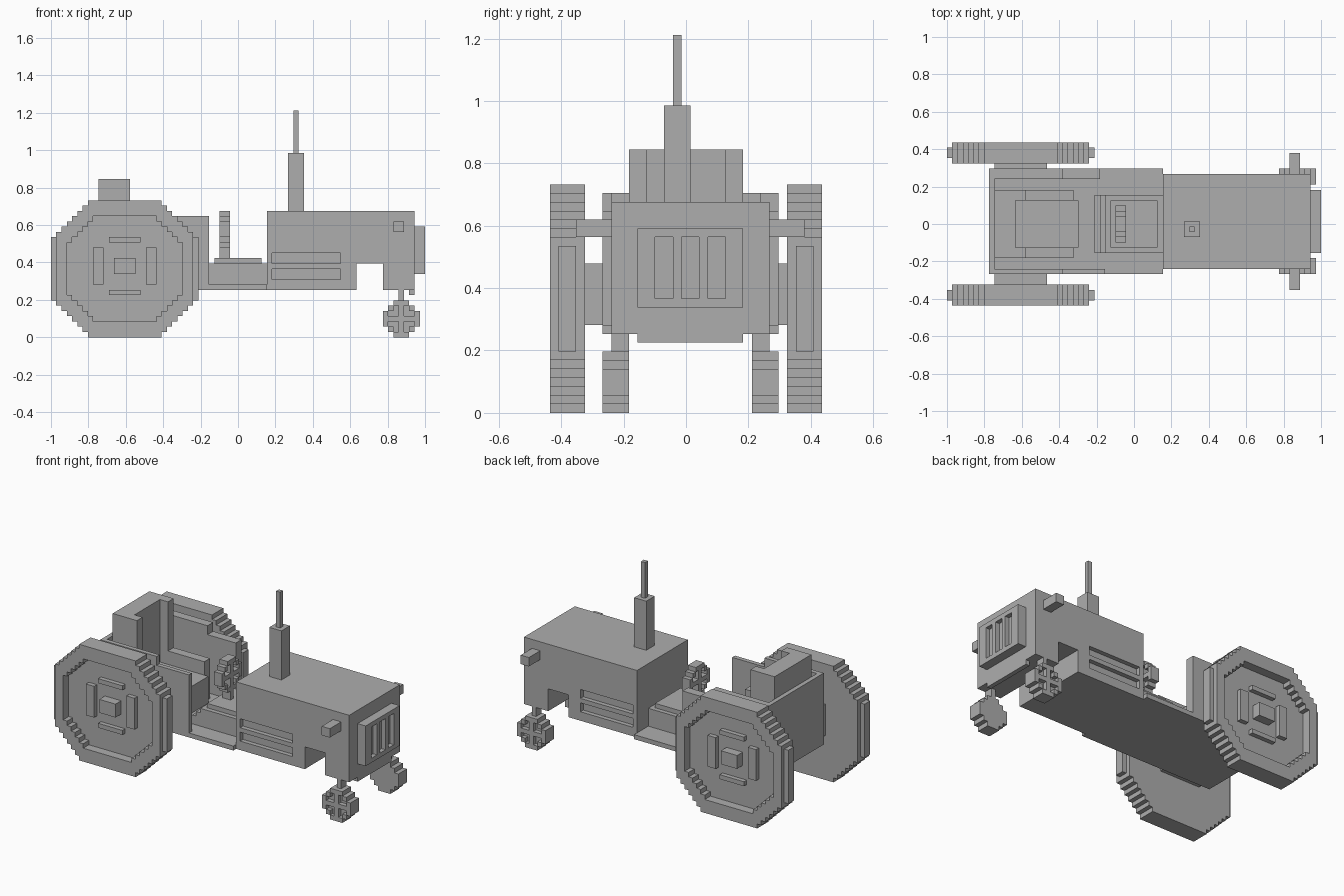
import bpy
import bmesh
from mathutils import Vector

if "Cube" in bpy.data.objects:
    bpy.data.objects.remove(bpy.data.objects["Cube"])

UNIT = 2 / 71                      # one block of the grid
ORIGIN = Vector((-1, -15.5 * UNIT, 0))

grey = bpy.data.materials.new("plain_grey")
grey.use_nodes = True
COLOUR = (0.42, 0.42, 0.42, 1)
grey.diffuse_color = COLOUR
grey.node_tree.nodes["Principled BSDF"].inputs["Base Color"].default_value = COLOUR


def finish(name, bm):
    """Turn block coordinates into an object in model units."""
    bmesh.ops.recalc_face_normals(bm, faces=bm.faces)
    for v in bm.verts:
        v.co = v.co * UNIT + ORIGIN
    mesh = bpy.data.meshes.new(name)
    bm.to_mesh(mesh)
    bm.free()
    mesh.materials.append(grey)
    obj = bpy.data.objects.new(name, mesh)
    bpy.context.collection.objects.link(obj)
    return obj


def prism(name, outline, axis, lo, hi):
    """Extrude an outline along x or y, from block lo to block hi."""
    bm = bmesh.new()
    place = (lambda a, b: (a, lo, b)) if axis == "y" else (lambda a, b: (lo, a, b))
    face = bm.faces.new([bm.verts.new(place(a, b)) for a, b in outline])
    side = bmesh.ops.extrude_face_region(bm, geom=[face])
    move = Vector((0, hi - lo, 0)) if axis == "y" else Vector((hi - lo, 0, 0))
    bmesh.ops.translate(bm, vec=move, verts=[g for g in side["geom"] if isinstance(g, bmesh.types.BMVert)])
    return finish(name, bm)


def box(name, x, y, z):
    return prism(name, [(x[0], z[0]), (x[1], z[0]), (x[1], z[1]), (x[0], z[1])], "y", *y)


def stepped_octagon(a, b, steps):
    """Octagon whose slanted sides are stairs."""
    stair = []
    for n in range(steps):
        stair += [(steps - n, n), (steps - n, n + 1)]
    stair.append((0, steps))
    right = [(a[1] - p, b[0] + q) for p, q in stair]
    right += [(a[1] - p, b[1] - q) for p, q in reversed(stair)]
    return right + [(a[0] + a[1] - p, q) for p, q in reversed(right)]


def carve(obj, cutters):
    for cutter in cutters:
        mod = obj.modifiers.new("carve", "BOOLEAN")
        mod.operation = "DIFFERENCE"
        mod.solver = "EXACT"
        mod.object = cutter
        bpy.context.view_layer.objects.active = obj
        bpy.ops.object.modifier_apply(modifier=mod.name)
        bpy.data.objects.remove(cutter)


def spoke_gaps(ca, cb, axis, lo, hi):
    """Four corner-shaped gaps that leave a rim and a cross of spokes."""
    corner = [(.5, .5), (2.5, .5), (2.5, 1.5), (1.5, 1.5), (1.5, 2.5), (.5, 2.5)]
    corner[0] = (.5, .5)
    return [prism("gap", [(ca + sa * p, cb + sb * q) for p, q in corner], axis, lo, hi)
            for sa in (-1, 1) for sb in (-1, 1)]


def span(side, lo, hi, centre):
    """Right side as given, left side mirrored about the centre block."""
    return (lo, hi) if side == "right" else (2 * centre - hi, 2 * centre - lo)


for side in ("right", "left"):
    def wide(lo, hi):
        return span(side, lo, hi, 15.5)

    def narrow(lo, hi):
        return span(side, lo, hi, 16)

    # Rear wheel with a sunken outer face
    wheel = prism(side + "_rear_wheel", stepped_octagon((1, 27), (0, 26), 6), "y", *wide(0, 4))
    carve(wheel, [prism("dish", stepped_octagon((3, 25), (3, 23), 5), "y", *wide(-1, 2))])
    for end, x in (("back", (0, 1)), ("front", (27, 28))):
        box(f"{side}_{end}_tread", x, wide(1, 3), (7, 19))
    box(side + "_rear_hub", (12, 16), wide(0, 2), (12, 15))
    for end, x in (("back", (8, 10)), ("front", (18, 20))):
        box(f"{side}_{end}_wheel_bar", x, wide(1, 2), (10, 17))
    for end, z in (("lower", (8, 9)), ("upper", (18, 19))):
        box(f"{side}_{end}_wheel_bar", (11, 17), wide(1, 2), z)
    box(side + "_rear_axle", (9, 19), (4, 6) if side == "right" else (26, 27), (10, 17))

    # Front wheel, strut and lamp
    wheel = prism(side + "_front_wheel", stepped_octagon((63, 70), (0, 7), 2), "y", *narrow(6, 9))
    carve(wheel, spoke_gaps(66.5, 3.5, "y", *narrow(5, 7)))
    box(side + "_front_strut", (66, 67), narrow(7, 9), (7, 9))
    box(side + "_lamp", (65, 67), narrow(3, 7), (20, 22))

    # Fender, lower towards the front
    front = 30 if side == "right" else 29
    fender = [(9, 10), (front, 10), (front, 23), (22, 23), (22, 25), (9, 25)]
    prism(side + "_fender", fender, "y", *((6, 7) if side == "right" else (24, 26)))

    # Seat side with arm rest and back wing
    arm = [(13, 10), (24, 10), (24, 19), (15, 19), (15, 30), (13, 30)]
    prism(side + "_seat_arm", arm, "y", *span(side, 9, 11, 15.5))

# Floor, rear wall and seat
box("floor", (8, 41), (6, 26), (9, 10))
box("rear_wall", (8, 9), (6, 26), (10, 25))
box("seat_back", (9, 13), (9, 22), (10, 30))
box("seat_cushion", (13, 25), (11, 20), (10, 16))

# Stepped tunnel in front of the seat
tunnel = [(28, 10), (41, 10), (41, 14), (30, 14), (30, 13), (29, 13), (29, 12), (28, 12)]
prism("tunnel", tunnel, "y", 10, 21)
box("tunnel_top", (31, 40), (11, 20), (14, 15))

# Steering wheel
box("steering_column", (32, 34), (15, 16), (15, 17))
steering = prism("steering_wheel", stepped_octagon((12, 19), (17, 24), 2), "x", 32, 34)
carve(steering, spoke_gaps(15.5, 20.5, "x", 31, 35))

# Hood with an arch in the underside and side vents
hood_outline = [(41, 9), (58, 9), (58, 14), (63, 14), (63, 9), (69, 9), (69, 24), (41, 24)]
hood = prism("hood", hood_outline, "y", 7, 25)
carve(hood, [box("vent", (42, 55), y, z) for y in ((6, 8), (24, 26)) for z in ((11, 13), (14, 16))])
box("front_lip", (68, 69), (10, 22), (8, 9))

# Grille
grille = box("grille", (69, 71), (10, 22), (12, 21))
carve(grille, [box("slot", (70, 72), (y, y + 2), (13, 20)) for y in (12, 15, 18)])

# Exhaust
box("exhaust_base", (45, 48), (13, 16), (24, 35))
box("exhaust_pipe", (46, 47), (14, 15), (35, 43))
